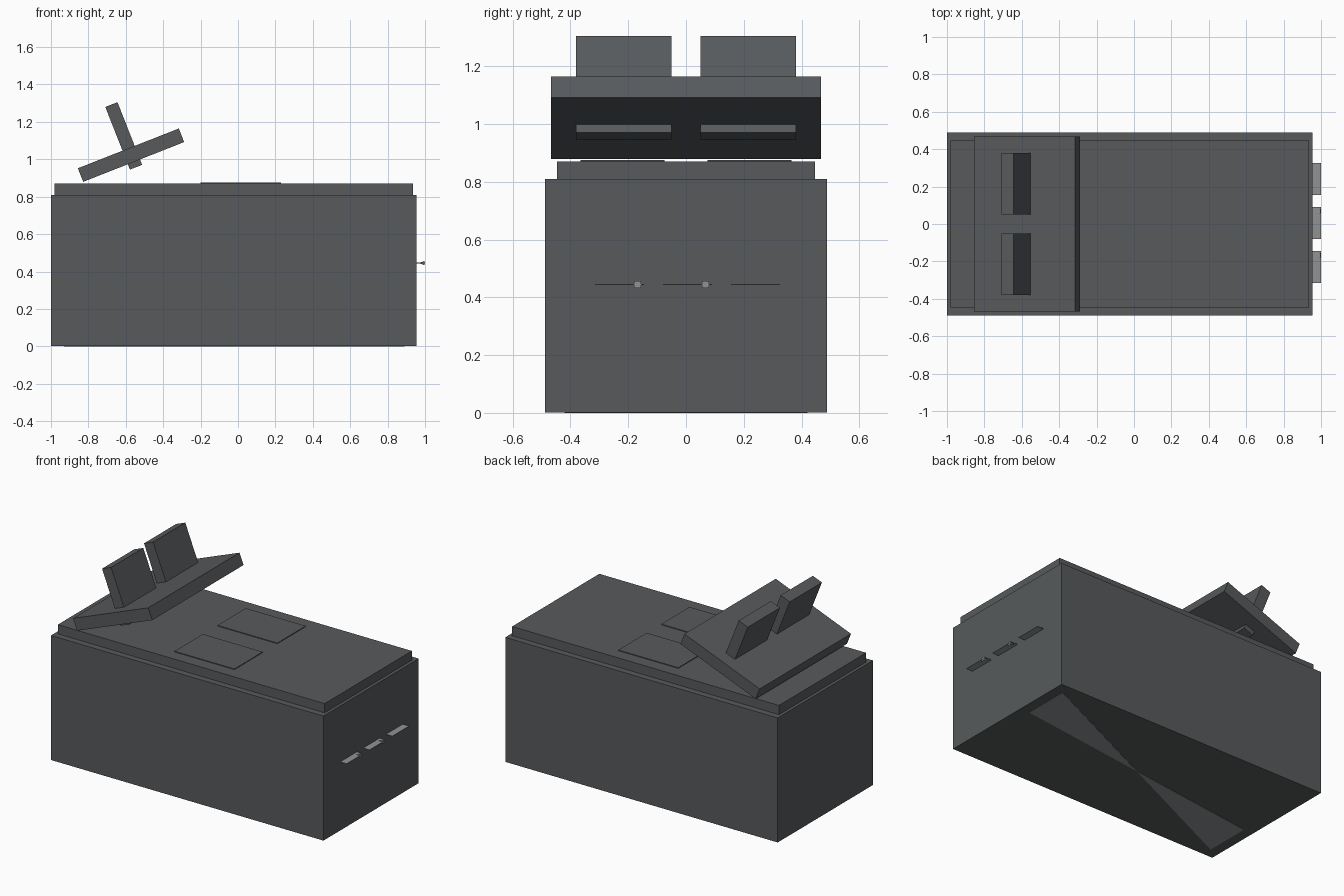
import bpy
import bmesh
from math import radians
from mathutils import Vector

cube = bpy.data.objects.get("Cube")
if cube:
    bpy.data.objects.remove(cube, do_unlink=True)


def material(name, rgb):
    mat = bpy.data.materials.new(name)
    mat.use_nodes = True
    mat.diffuse_color = (*rgb, 1)
    mat.node_tree.nodes["Principled BSDF"].inputs["Base Color"].default_value = (*rgb, 1)
    return mat


dark_grey = material("dark grey", (0.095, 0.102, 0.107))
light_grey = material("light grey", (0.28, 0.29, 0.30))


def add_object(name, bm, mat):
    bmesh.ops.recalc_face_normals(bm, faces=bm.faces)
    mesh = bpy.data.meshes.new(name)
    bm.to_mesh(mesh)
    bm.free()
    mesh.materials.append(mat)
    obj = bpy.data.objects.new(name, mesh)
    bpy.context.scene.collection.objects.link(obj)
    return obj


def box(name, low, high, mat=dark_grey):
    """Box between two opposite corners, with its origin at the middle."""
    low, high = Vector(low), Vector(high)
    bm = bmesh.new()
    bmesh.ops.create_cube(bm, size=1)
    bmesh.ops.scale(bm, vec=high - low, verts=bm.verts)
    obj = add_object(name, bm, mat)
    obj.location = (low + high) / 2
    return obj


def tilted_box(name, center, size, tilt):
    half = Vector(size) / 2
    obj = box(name, -half, half)
    obj.location = center
    obj.rotation_euler.y = -radians(tilt)
    return obj


def prism(name, outline, depth, mat):
    """Outline points pushed along a depth vector."""
    bm = bmesh.new()
    face = bm.faces.new([bm.verts.new(p) for p in outline])
    extruded = bmesh.ops.extrude_face_region(bm, geom=[face])["geom"]
    moved = [v for v in extruded if isinstance(v, bmesh.types.BMVert)]
    bmesh.ops.translate(bm, vec=depth, verts=moved)
    return add_object(name, bm, mat)


# Main body and the raised lid
box("body", (-1, -0.488, 0.002), (0.955, 0.488, 0.81))
box("lid", (-0.98, -0.447, 0.81), (0.935, 0.447, 0.87))

# Tilted panel with two upright fins passing through it
TILT = 21.5
tilted_box("tilted_panel", (-0.572, 0, 1.022), (0.58, 0.936, 0.078), TILT)
for side, label in ((-1, "right"), (1, "left")):
    tilted_box(f"{label}_fin", (-0.611, side * 0.215, 1.125), (0.07, 0.33, 0.36), TILT)
    # Thin hatch on the lid
    y = side * 0.22
    box(f"{label}_hatch", (-0.2, y - 0.145, 0.868), (0.23, y + 0.145, 0.875))

# Row of small handles on the end wall, with wedge ends
for i, y in enumerate((-0.23, 0.005, 0.24)):
    box(f"handle_{i + 1}", (0.955, y - 0.085, 0.443), (1, y + 0.085, 0.447), light_grey)
    if i < 2:
        prism(f"handle_wedge_{i + 1}",
              [(0.967, y + 0.05, 0.445), (0.998, y + 0.05, 0.433), (0.998, y + 0.05, 0.457)],
              (0, 0.025, 0), light_grey)

# Pair of long triangular plates under the body
for side, label in ((-1, "right"), (1, "left")):
    prism(f"{label}_base_plate",
          [(-0.02, 0, 0), (-0.02 + side * 0.91, side * 0.12, 0),
           (-0.02 + side * 0.91, side * 0.42, 0)],
          (0, 0, 0.002), light_grey)
